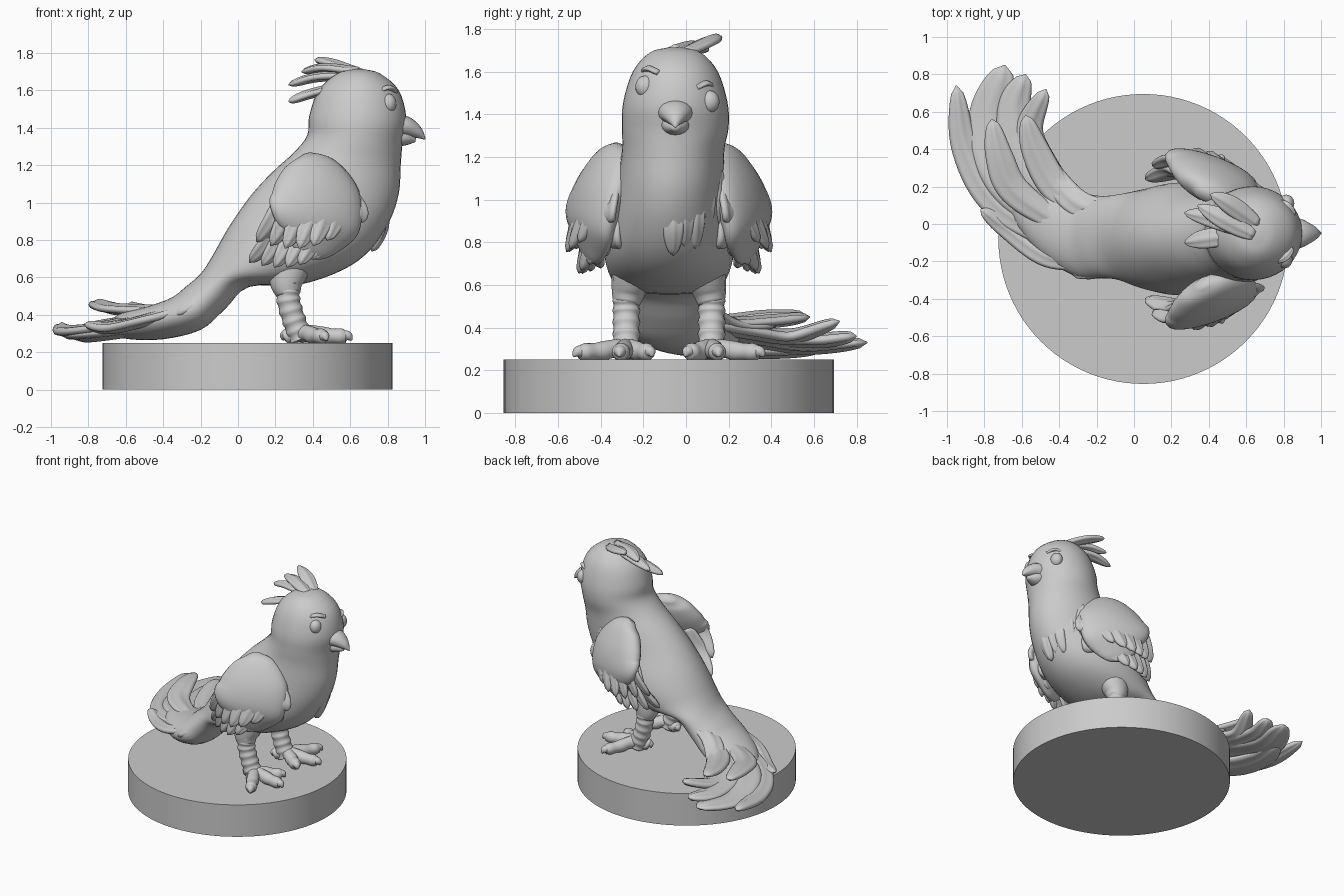
import bpy, bmesh
from math import sin, cos, pi, sqrt
from mathutils import Vector

if "Cube" in bpy.data.objects:
    bpy.data.objects.remove(bpy.data.objects["Cube"], do_unlink=True)

grey = bpy.data.materials.new("plain grey")
grey.use_nodes = True
colour = (0.6, 0.6, 0.6, 1)
grey.diffuse_color = colour
grey.node_tree.nodes["Principled BSDF"].inputs["Base Color"].default_value = colour

MID = -0.08                       # y of the body's mirror plane
UP = Vector((0, 0, 1))
ALONG_Y = Vector((0, 1, 0))


def smooth_path(keys, sub):
    """Catmull-Rom interpolation of equally long tuples."""
    k = [Vector(p) for p in keys]
    k = [k[0] * 2 - k[1]] + k + [k[-1] * 2 - k[-2]]
    out = []
    for a, b, c, d in zip(k, k[1:], k[2:], k[3:]):
        for i in range(sub):
            t = i / sub
            out.append((b * 2 + (c - a) * t + (a * 2 - b * 5 + c * 4 - d) * t * t
                        + (b * 3 - a - c * 3 + d) * t ** 3) * 0.5)
    return out + [k[-2]]


def skin(name, rings, seg=16, ripple=0.0):
    """Join elliptical rings, given as (centre, side axis, face axis)."""
    bm = bmesh.new()
    loops = []
    for centre, s, n in rings:
        loop = []
        for i in range(seg):
            a = 2 * pi * i / seg
            groove = 1 - ripple * (0.5 + 0.5 * cos(6 * a))
            loop.append(bm.verts.new(centre + s * cos(a) + n * sin(a) * groove))
        loops.append(loop)
    for low, high in zip(loops, loops[1:]):
        for i in range(seg):
            j = (i + 1) % seg
            bm.faces.new((low[i], low[j], high[j], high[i]))
    bm.faces.new(loops[0])
    bm.faces.new(loops[-1])
    bmesh.ops.recalc_face_normals(bm, faces=bm.faces)
    for f in bm.faces:
        f.smooth = True
    mesh = bpy.data.meshes.new(name)
    bm.to_mesh(mesh)
    bm.free()
    mesh.materials.append(grey)
    ob = bpy.data.objects.new(name, mesh)
    bpy.context.collection.objects.link(ob)


def loft(name, keys, side=None, sub=5, seg=16, ripple=0.0):
    """Sweep an ellipse along keys of (x, y, z, half width, half thickness)."""
    pts = smooth_path(keys, sub)
    rings = []
    for i, p in enumerate(pts):
        t = (pts[min(i + 1, len(pts) - 1)] - pts[max(i - 1, 0)]).to_3d().normalized()
        s = side if side else t.cross(UP)
        s = (s - t * s.dot(t)).normalized()
        rings.append((p.to_3d(), s * p[3], t.cross(s) * p[4]))
    skin(name, rings, seg, ripple)


def feather(name, points, width, thick, side=None, blunt=5):
    """A blade that swells from its root and closes in a rounded tip."""
    path = smooth_path(points, 8)
    keys = []
    for i, p in enumerate(path):
        u = i / (len(path) - 1)
        fade = sqrt(max(0, 1 - u ** blunt))
        swell = 0.55 + 0.45 * sin(pi * u ** 0.8)
        keys.append((*p, width * swell * fade + 0.003, thick * fade + 0.003))
    loft(name, keys, side, 1, 24, 0.3)


def ball(name, place, size):
    bpy.ops.mesh.primitive_uv_sphere_add(segments=24, ring_count=14, location=place)
    ob = bpy.context.object
    ob.name = name
    ob.scale = size
    ob.data.materials.append(grey)
    bpy.ops.object.shade_smooth()


# Round stand
bpy.ops.mesh.primitive_cylinder_add(vertices=96, radius=0.775, depth=0.25,
                                    location=(0.05, MID, 0.125))
stand = bpy.context.object
stand.name = "stand"
stand.data.materials.append(grey)
bpy.ops.object.shade_smooth_by_angle()

# Head, body and tail root: back x, back z, front x, front z, centre y, half width
sections = [
    (.62, 1.715, .67, 1.715, -.05, .03), (.53, 1.69, .76, 1.69, -.05, .12),
    (.43, 1.6, .86, 1.6, -.05, .2), (.38, 1.46, .9, 1.45, -.05, .245),
    (.37, 1.36, .88, 1.32, -.05, .25), (.3, 1.27, .87, 1.2, -.06, .24),
    (.18, 1.16, .86, 1.05, -.07, .25), (.07, 1.04, .81, .9, MID, .27),
    (-.03, .9, .71, .75, MID, .3), (-.09, .8, .56, .64, MID, .3),
    (-.14, .71, .32, .56, MID, .27), (-.2, .62, .06, .55, -.07, .23),
    (-.28, .55, -.07, .43, -.07, .22), (-.36, .49, -.2, .32, -.06, .23),
    (-.5, .44, -.4, .27, .02, .22), (-.62, .41, -.58, .27, .1, .15),
    (-.7, .36, -.7, .3, .17, .05)]
rings = []
for bx, bz, fx, fz, y, half in smooth_path(sections, 4):
    back, front = Vector((bx, y, bz)), Vector((fx, y, fz))
    rings.append(((back + front) / 2, ALONG_Y * half, (back - front) / 2))
skin("body", rings, 40)

# Beak
loft("upper_beak", [(.84, -.05, 1.41, .09, .065), (.9, -.05, 1.405, .075, .055),
                    (.96, -.05, 1.375, .04, .033), (1, -.05, 1.34, .004, .004)], ALONG_Y)
loft("lower_beak", [(.84, -.05, 1.355, .075, .055), (.9, -.05, 1.345, .055, .04),
                    (.95, -.05, 1.335, .015, .012)], ALONG_Y)

# Eyes and brows, on a slightly tilted head
for label, s, x, y, z in (("right", -1, .805, -.19, 1.53), ("left", 1, .815, .11, 1.46)):
    ball(label + "_eye", (x, y, z), (.042, .047, .052))
    feather(label + "_brow", [(x + .04, y - s * .06, z + .065), (x, y - s * .012, z + .085),
                              (x - .06, y + s * .015, z + .06)], .02, .012)

# Crest
crest = [[(.66, 0, 1.69), (.52, .1, 1.74), (.41, .16, 1.765)],
         [(.64, -.06, 1.7), (.47, .03, 1.72), (.34, .1, 1.7)],
         [(.62, -.04, 1.68), (.42, .03, 1.67), (.27, .06, 1.63)],
         [(.54, -.06, 1.62), (.38, -.08, 1.58), (.27, -.1, 1.54)]]
for i, pts in enumerate(crest):
    feather(f"crest_feather_{i}", pts, .05, .024)

# Scalloped edge of the breast
for i in range(9):
    a = i / 4 - 1
    y = -.06 + .2 * a
    drop, rise = a * a * .14, a * a * .12 + .03 * (i % 2)
    feather(f"breast_feather_{i}",
            [(.76 - drop, y, 1.02 + rise), (.775 - drop, y, .88 + rise),
             (.715 - drop, y, .74 + rise)], .05, .03, Vector((-.7 * a, 1, 0)), 8)

for label, s in (("right", -1), ("left", 1)):
    def at(x, off, z, *rest):
        return (x, MID + s * off, z, *rest)

    # Wing covert shell, its rear edge turned away from the body
    chord = Vector((1, -.4 * s, 0))
    loft(label + "_wing", [at(.37, .23, 1.25, .04, .03), at(.39, .26, 1.2, .15, .07),
                           at(.41, .3, 1.1, .23, .09), at(.42, .34, 1, .26, .09),
                           at(.4, .37, .9, .26, .08), at(.36, .38, .8, .18, .05),
                           at(.32, .39, .74, .06, .02)], chord, 5, 24)
    # Two layers of flight feathers
    for i in range(8):
        f = i / 7
        arc = sin(pi * f)
        feather(f"{label}_outer_feather_{i}",
                [at(.3 + .22 * f, .34 - .08 * f, 1.12),
                 at(.23 + .4 * f, .41 + .05 * arc - .13 * f, .96),
                 at(.1 + .53 * f, .39 + .14 * arc - .11 * f, .79 - .08 * arc + .1 * f)],
                .068, .026, chord, 8)
        feather(f"{label}_under_feather_{i}",
                [at(.28 + .25 * f, .33 - .08 * f, 1.0),
                 at(.2 + .36 * f, .36 + .05 * arc - .1 * f, .83),
                 at(.06 + .47 * f, .32 + .14 * arc - .08 * f, .68 - .07 * arc + .1 * f)],
                .062, .028, chord, 8)

    # Scaly leg: the radius swells in bands
    loft(label + "_thigh", [at(.27, .17, .66, .1, .12), at(.26, .19, .57, .08, .09),
                            at(.27, .2, .51, .062, .065)], ALONG_Y)
    shank = smooth_path([(.27, .57), (.27, .48), (.3, .37), (.34, .27)], 6)
    loft(label + "_leg", [at(x, .2, z, r, r) for i, (x, z) in enumerate(shank)
                          for r in [.062 + .004 * cos(pi * i * 2 / 3)]], ALONG_Y, 2)
    # Toes with claws
    for toe, x, off in (("middle", .58, .23), ("outer", .46, .42),
                        ("inner", .5, .09), ("back", .25, .17)):
        dx, dy = x - .34, off - .2
        keys = [at(.34 + dx * u, .2 + dy * u, h, r, r) for u, h, r in (
            (0, .3, .05), (.3, .3, .043), (.5, .29, .046), (.7, .287, .04),
            (.88, .285, .042), (1, .28, .03))]
        loft(f"{label}_{toe}_toe", keys, None, 4)
        claw = [at(.34 + dx * u, .2 + dy * u, h, r, r) for u, h, r in (
            (.9, .29, .03), (1.04, .285, .026), (1.12, .265, .006))]
        loft(f"{label}_{toe}_claw", claw, None, 4)

# Long tail feathers, sweeping round to the left
long_tail = [
    (.08, [(-.35, -.12, .41), (-.72, .1, .33), (-.9, .4, .31), (-.95, .74, .34)]),
    (.14, [(-.4, 0, .4), (-.66, .25, .35), (-.76, .55, .31), (-.69, .85, .33)]),
    (.1, [(-.35, .05, .42), (-.58, .3, .36), (-.64, .6, .34), (-.58, .8, .36)]),
    (.08, [(-.3, .08, .42), (-.48, .3, .38), (-.56, .5, .36), (-.47, .72, .43)]),
    (.12, [(-.3, -.1, .36), (-.7, .15, .3), (-.82, .4, .29), (-.8, .64, .3)])]
for i, (w, pts) in enumerate(long_tail):
    feather(f"long_tail_feather_{i}", pts, w, .034, None, 12)

# Shorter feathers lying over the tail root
short_tail = [
    (.08, [(-.4, 0, .42), (-.64, .18, .43), (-.72, .36, .45), (-.76, .56, .46)]),
    (.08, [(-.25, .08, .46), (-.42, .2, .42), (-.53, .4, .43), (-.58, .58, .45)]),
    (.06, [(-.2, -.2, .46), (-.46, -.17, .38), (-.68, -.02, .33), (-.82, .08, .35)]),
    (.07, [(-.05, .06, .58), (-.28, .1, .48), (-.42, .24, .41), (-.5, .42, .41)]),
    (.06, [(-.05, -.18, .6), (-.18, -.22, .5), (-.33, -.27, .4)])]
for i, (w, pts) in enumerate(short_tail):
    feather(f"short_tail_feather_{i}", pts, w, .03, None, 10)
